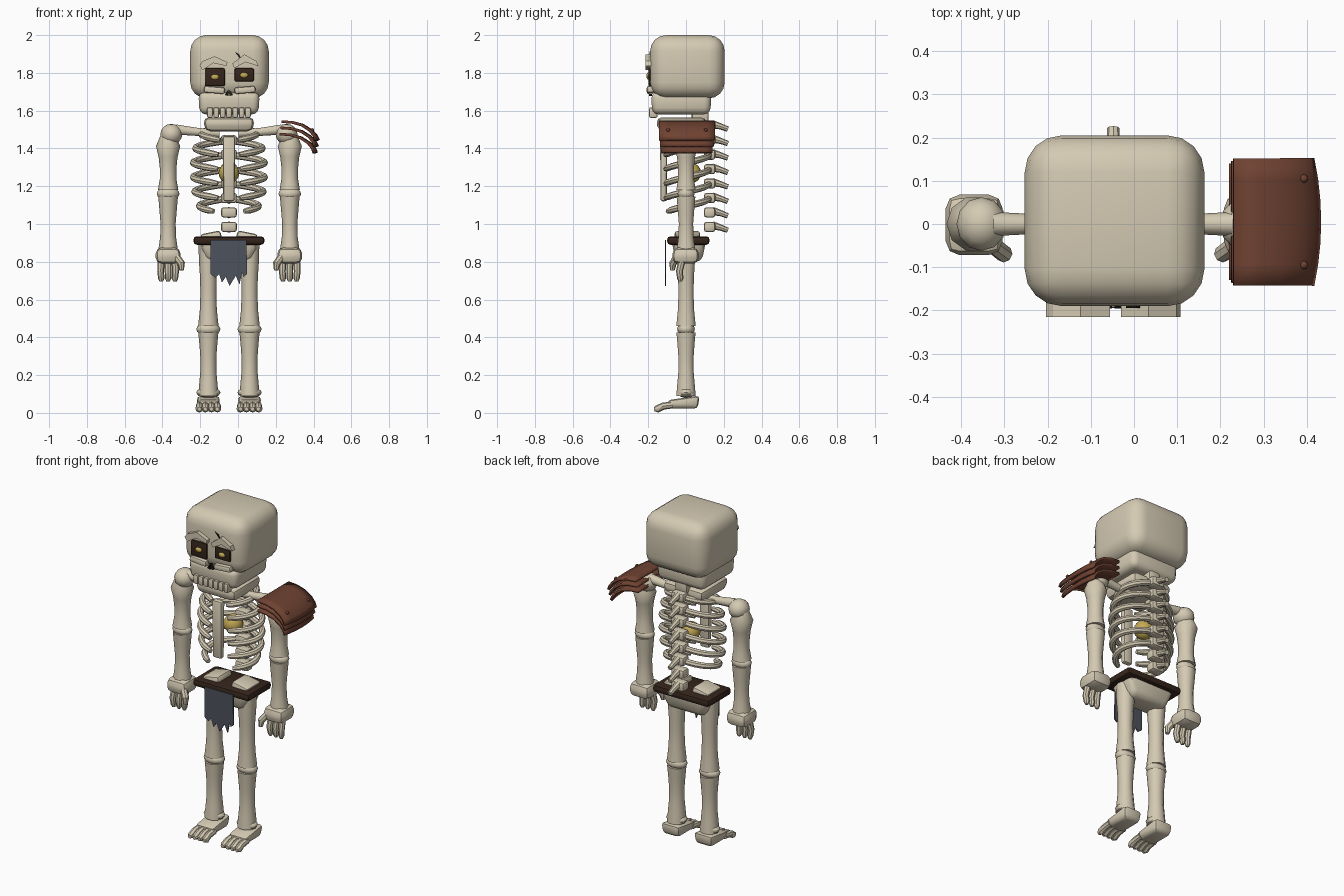
import bpy, bmesh, math
from mathutils import Vector, Matrix

if "Cube" in bpy.data.objects:
    bpy.data.objects.remove(bpy.data.objects["Cube"], do_unlink=True)

CX = -0.048  # body centre line


def material(name, rgb):
    m = bpy.data.materials.new(name)
    m.use_nodes = True
    m.diffuse_color = (*rgb, 1)
    m.node_tree.nodes["Principled BSDF"].inputs["Base Color"].default_value = (*rgb, 1)
    return m


BONE = material("bone", (0.66, 0.59, 0.45))
LEATHER = material("red_brown_leather", (0.16, 0.055, 0.032))
BELT = material("dark_brown", (0.035, 0.018, 0.011))
CLOTH = material("blue_grey_cloth", (0.075, 0.085, 0.11))
GOLD = material("gold", (0.55, 0.40, 0.09))
BLACK = material("black", (0.012, 0.009, 0.007))


def finish(name, bm, mat, angle=40):
    bmesh.ops.recalc_face_normals(bm, faces=bm.faces)
    me = bpy.data.meshes.new(name)
    bm.to_mesh(me)
    bm.free()
    me.materials.append(mat)
    me.shade_smooth()
    me.set_sharp_from_angle(angle=math.radians(angle))
    ob = bpy.data.objects.new(name, me)
    bpy.context.collection.objects.link(ob)
    return ob


def box(name, lo, hi, mat=BONE, bevel=0.01, seg=2, taper=1.0, front_drop=0.0, tilt=0.0):
    """Bevelled box; taper scales the underside, front_drop lowers the top front edge."""
    lo, hi = Vector(lo), Vector(hi)
    mid, size = (lo + hi) / 2, hi - lo
    bm = bmesh.new()
    bmesh.ops.create_cube(bm, size=1)
    for v in bm.verts:
        if v.co.z < 0:
            v.co.x *= taper
            v.co.y *= taper
        v.co = Vector(a * b for a, b in zip(v.co, size))
        if v.co.z > 0 and v.co.y < 0:
            v.co.z -= front_drop
    bmesh.ops.bevel(bm, geom=bm.edges[:], offset=bevel, segments=seg,
                    profile=0.5, affect='EDGES', clamp_overlap=True)
    bm.transform(Matrix.Translation(mid) @ Matrix.Rotation(tilt, 4, 'Y'))
    return finish(name, bm, mat)


def ball(name, at, radii, mat=BONE, sides=12):
    bm = bmesh.new()
    bmesh.ops.create_uvsphere(bm, u_segments=sides, v_segments=8, radius=1)
    bm.transform(Matrix.Translation(at) @ Matrix.Diagonal((*radii, 1)))
    return finish(name, bm, mat)


def tube(name, pts, radii, mat=BONE, sides=10):
    """Rings of the given radii swept along a path."""
    pts = [Vector(p) for p in pts]
    span = pts[-1] - pts[0]
    ref = Vector((0, 1, 0)) if abs(span.z) > abs(span.y) and abs(span.z) > abs(span.x) else Vector((0, 0, 1))
    bm = bmesh.new()
    rings = []
    for i, (p, r) in enumerate(zip(pts, radii)):
        t = (pts[min(i + 1, len(pts) - 1)] - pts[max(i - 1, 0)]).normalized()
        u = t.cross(ref).normalized()
        w = u.cross(t)
        turn = [math.tau * k / sides for k in range(sides)]
        rings.append([bm.verts.new(p + r * (math.cos(a) * u + math.sin(a) * w)) for a in turn])
    for a, b in zip(rings, rings[1:]):
        for k in range(sides):
            n = (k + 1) % sides
            bm.faces.new((a[k], a[n], b[n], b[k]))
    bm.faces.new(rings[0])
    bm.faces.new(rings[-1])
    return finish(name, bm, mat)


def limb(name, x, z0, z1, radii):
    n = len(radii) - 1
    return tube(name, [(x, 0, z0 + (z1 - z0) * i / n) for i in range(n + 1)], radii)


def plate(name, outline, y0, y1, mat):
    """Outline in x and z, extruded from y0 to y1."""
    bm = bmesh.new()
    face = bm.faces.new([bm.verts.new((x, y0, z)) for x, z in outline])
    new = bmesh.ops.extrude_face_region(bm, geom=[face])["geom"]
    bmesh.ops.translate(bm, vec=(0, y1 - y0, 0),
                        verts=[g for g in new if isinstance(g, bmesh.types.BMVert)])
    return finish(name, bm, mat, 25)


# Skull and jaws
box("skull", (-0.253, -0.19, 1.665), (0.163, 0.205, 2.0), bevel=0.085, seg=4)
box("upper_jaw", (-0.21, -0.185, 1.58), (0.115, 0.135, 1.70), bevel=0.035, seg=3, taper=0.96)
box("lower_jaw", (-0.184, -0.158, 1.49), (0.088, 0.11, 1.565), bevel=0.03, seg=2, taper=0.93)
for i in range(7):
    x = CX + 0.0335 * (i - 3)
    box("tooth", (x - 0.015, -0.195, 1.562), (x + 0.015, -0.15, 1.618), bevel=0.009)

# Face
box("right_eye_socket", (-0.176, -0.199, 1.73), (-0.07, -0.18, 1.825), BELT, 0.007)
box("left_eye_socket", (-0.018, -0.199, 1.755), (0.084, -0.18, 1.825), BELT, 0.007)
ball("right_pupil", (-0.122, -0.197, 1.778), (0.022, 0.012, 0.015), GOLD)
ball("left_pupil", (0.032, -0.197, 1.788), (0.022, 0.012, 0.015), GOLD)
plate("right_brow", [(-.204, 1.841), (-.188, 1.862), (-.124, 1.888), (-.056, 1.857),
                     (-.06, 1.836), (-.13, 1.852), (-.188, 1.815)], -0.215, -0.18, BONE)
plate("left_brow", [(-.03, 1.85), (.034, 1.898), (.098, 1.862), (.108, 1.836),
                    (.04, 1.857), (-.02, 1.825)], -0.215, -0.18, BONE)
box("right_cheekbone", (-0.18, -0.208, 1.692), (-0.07, -0.17, 1.727), bevel=0.01, tilt=0.08)
box("left_cheekbone", (-0.018, -0.208, 1.692), (0.092, -0.17, 1.727), bevel=0.01, tilt=-0.08)
for s in (-1, 1):
    x = CX + s * 0.011
    plate("nostril", [(x - s * 0.008, 1.712), (x + s * 0.010, 1.682), (x - s * 0.008, 1.678)],
          -0.196, -0.18, BLACK)
plate("brow_crack", [(-.018, 1.912), (.005, 1.900), (.016, 1.878), (.008, 1.880), (-.002, 1.892)],
      -0.194, -0.188, BLACK)

# Spine
for i in range(8):
    z = 1.52 - 0.0765 * i
    box("vertebra", (CX - 0.042, 0.095, z - 0.027), (CX + 0.042, 0.155, z + 0.027), bevel=0.014)
    tube("spine_spur", [(CX, 0.14, z + 0.008), (CX, 0.185, z - 0.004), (CX, 0.222, z - 0.018)],
         (0.022, 0.016, 0.014), sides=8)
box("neck", (CX - 0.04, 0.03, 1.53), (CX + 0.04, 0.12, 1.62), bevel=0.015)

# Ribcage: each rib curves from the spine down to the front
for i, width in enumerate((0.165, 0.195, 0.207, 0.207, 0.2, 0.175)):
    z0, end = 1.52 - 0.0765 * i, (2.6 if i == 5 else 2.82)
    for s in (-1, 1):
        path = []
        for k in range(12):
            a = 0.12 + (end - 0.12) * k / 11
            path.append((CX + s * (width - 0.018) * math.sin(a), 0.005 + 0.118 * math.cos(a),
                         z0 - 0.085 * a / math.pi))
        tube("rib", path, [0.018] * 11 + [0.013], sides=8)
box("breastbone", (CX - 0.033, -0.137, 1.12), (CX + 0.033, -0.1, 1.465), bevel=0.012, taper=0.9)
ball("glowing_heart", (CX, 0.025, 1.27), (0.055, 0.055, 0.055), GOLD, 16)

# Arms
for s, side in ((-1, "right"), (1, "left")):
    x = CX + s * 0.322
    tube(side + "_collarbone", [(CX + s * 0.05, 0, 1.48), (CX + s * 0.16, 0, 1.487),
                                (CX + s * 0.28, 0, 1.50)], (0.022, 0.022, 0.028))
    ball(side + "_shoulder", (CX + s * 0.305, 0, 1.475), (0.058, 0.062, 0.055))
    limb(side + "_upper_arm", x, 1.47, 1.18, (0.04, 0.064, 0.05, 0.044, 0.044, 0.054))
    ball(side + "_elbow", (x, 0, 1.16), (0.06, 0.045, 0.035))
    limb(side + "_forearm", x, 1.145, 0.86, (0.052, 0.046, 0.04, 0.042, 0.052))
    box(side + "_palm", (x - 0.066, -0.072, 0.79), (x + 0.066, 0.068, 0.875), bevel=0.032, seg=2)
    for d in (-0.036, 0, 0.036):
        tube(side + "_finger", [(x + d, -0.02, 0.81), (x + d * 1.1, -0.035, 0.75),
                                (x + d, -0.03, 0.712), (x + d, -0.03, 0.695)],
             (0.019, 0.018, 0.017, 0.009), sides=8)
    tube(side + "_thumb", [(x - s * 0.045, -0.05, 0.825), (x - s * 0.07, -0.07, 0.79),
                           (x - s * 0.072, -0.072, 0.755)], (0.02, 0.02, 0.012), sides=8)

# Shoulder guard: three curved overlapping plates with rivets
PROFILE = [(.23, 1.542), (.29, 1.538), (.345, 1.523), (.39, 1.495), (.415, 1.468), (.427, 1.443)]
for k in range(3):
    bm = bmesh.new()
    half = 0.147 - 0.006 * k
    rows = []
    for j in range(7):
        t = j / 3 - 1
        rows.append([bm.verts.new((x - 0.005 * k - 0.016 * t * t * i / 5, 0.005 + half * t, z - 0.033 * k))
                     for i, (x, z) in enumerate(PROFILE)])
    for a, b in zip(rows, rows[1:]):
        for i in range(len(PROFILE) - 1):
            bm.faces.new((a[i], a[i + 1], b[i + 1], b[i]))
    guard = finish("shoulder_guard_plate", bm, LEATHER)
    mod = guard.modifiers.new("thickness", 'SOLIDIFY')
    mod.thickness = 0.014
    mod.offset = 0
for y in (-0.095, 0.105):
    ball("guard_rivet", (0.393, y, 1.497), (0.01, 0.01, 0.01), LEATHER, 8)

# Hips, belt and loincloth
box("pelvis", (CX - 0.165, -0.08, 0.80), (CX + 0.165, 0.11, 0.93), bevel=0.03, taper=0.72)
for s in (-1, 1):
    box("hip_crest", (CX + s * 0.095 - 0.055, -0.06, 0.91), (CX + s * 0.095 + 0.055, 0.075, 0.956),
        bevel=0.016, tilt=s * 0.2)
box("belt", (CX - 0.188, -0.1, 0.89), (CX + 0.188, 0.125, 0.935), BELT, bevel=0.018)
plate("loincloth", [(-.145, .915), (.045, .915), (.048, .735), (.03, .72), (.022, .745), (.008, .68),
                    (-.012, .725), (-.045, .672), (-.065, .72), (-.085, .69), (-.1, .735),
                    (-.12, .715), (-.145, .735)], -0.112, -0.105, CLOTH)

# Legs and feet
for s, side in ((-1, "right"), (1, "left")):
    x = CX + s * 0.109
    limb(side + "_thigh", x, 0.89, 0.46, (0.052, 0.05, 0.044, 0.042, 0.045, 0.054))
    ball(side + "_knee", (x, 0, 0.443), (0.064, 0.047, 0.035))
    limb(side + "_shin", x, 0.425, 0.09, (0.053, 0.047, 0.042, 0.042, 0.048, 0.054))
    ball(side + "_ankle", (x, 0, 0.108), (0.064, 0.045, 0.028))
    box(side + "_foot", (x - 0.062, -0.1, 0.022), (x + 0.062, 0.072, 0.092),
        bevel=0.02, taper=0.88, front_drop=0.025)
    for d in (-0.047, -0.016, 0.016, 0.047):
        tube(side + "_toe", [(x + d, -0.07, 0.042), (x + d, -0.12, 0.036),
                             (x + d * 1.03, -0.152, 0.021), (x + d, -0.168, 0.02)],
             (0.018, 0.019, 0.02, 0.011), sides=8)
